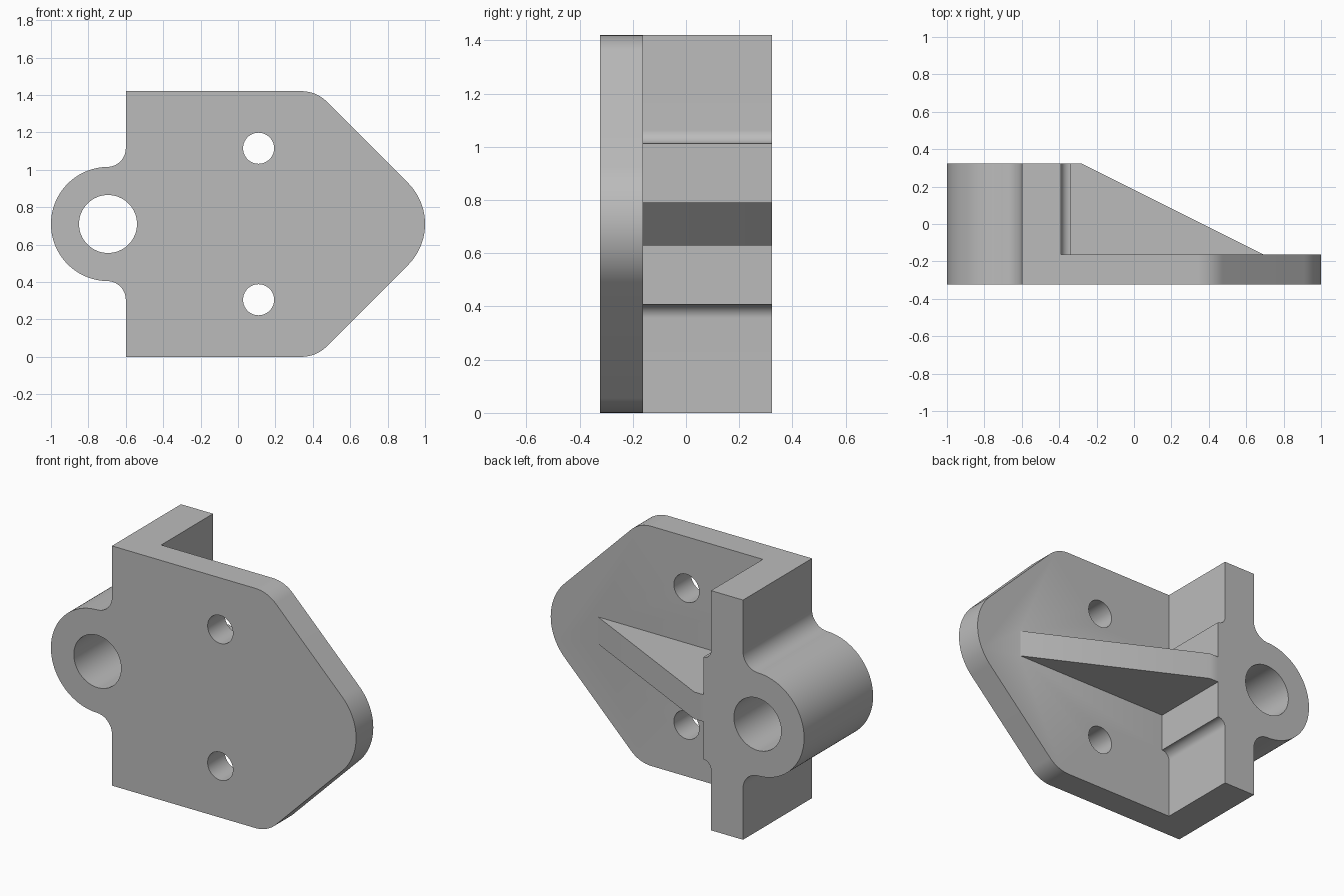
import bpy, bmesh
from math import sin, cos, radians

MID = 0.71      # height of the symmetry plane
FRONT, BACK, PLATE_BACK = -0.323, 0.323, -0.162

cube = bpy.data.objects.get("Cube")
if cube:
    bpy.data.objects.remove(cube, do_unlink=True)

grey = bpy.data.materials.new("plain grey")
grey.use_nodes = True
colour = (0.5, 0.5, 0.5, 1)
grey.diffuse_color = colour
grey.node_tree.nodes["Principled BSDF"].inputs["Base Color"].default_value = colour


def arc(x, z, r, start, end, steps=16):
    """Points on an arc, angles in degrees."""
    angles = [radians(start + (end - start) * i / steps) for i in range(steps + 1)]
    return [(x + r * cos(a), z + r * sin(a)) for a in angles]


def mirrored(half):
    """Close a half outline, given above the symmetry plane, with its reflection."""
    return half + [(x, -z) for x, z in reversed(half) if abs(z) > 1e-5]


def solid(name, corners, direction):
    """Extrude a flat outline of 3D corners along a direction."""
    bm = bmesh.new()
    face = bm.faces.new([bm.verts.new(c) for c in corners])
    new = bmesh.ops.extrude_face_region(bm, geom=[face])["geom"]
    bmesh.ops.translate(bm, vec=direction,
                        verts=[v for v in new if isinstance(v, bmesh.types.BMVert)])
    bmesh.ops.recalc_face_normals(bm, faces=bm.faces)
    mesh = bpy.data.meshes.new(name)
    bm.to_mesh(mesh)
    bm.free()
    mesh.materials.append(grey)
    obj = bpy.data.objects.new(name, mesh)
    bpy.context.collection.objects.link(obj)
    return obj


def prism(name, outline, y0, y1):
    return solid(name, [(x, y0, z + MID) for x, z in outline], (0, y1 - y0, 0))


# Pointed mounting plate with rounded corners and nose
plate = prism("bracket", mirrored(
    [(-0.6, MID)] + arc(0.34, MID - 0.19, 0.19, 90, 45)
    + arc(0.69, 0, 0.31, 45, 0)), FRONT, PLATE_BACK)

# Upright wall with the hinge boss outside and a filleted pad inside
wall = prism("wall_and_boss", mirrored(
    arc(-0.695, 0, 0.305, 180, 90, 32)
    + arc(-0.7, 0.405, 0.1, -90, 0)
    + [(-0.6, MID), (-0.39, MID)]
    + arc(-0.34, 0.353, 0.05, 180, 270)), FRONT, BACK)

# Sloping rib between wall and plate
rib = solid("rib", [(x, y, MID - 0.08) for x, y in
                    [(-0.4, -0.2), (0.77, -0.2), (0.69, PLATE_BACK),
                     (-0.28, BACK), (-0.4, BACK)]], (0, 0, 0.16))

# Cutters for the hinge bore and the two screw holes
cutters = [prism(name, arc(x, z, r, 0, 360, 64)[:-1], -1, 1) for name, x, z, r in
           [("hinge_bore", -0.695, 0, 0.155),
            ("upper_screw_hole", 0.11, 0.405, 0.083),
            ("lower_screw_hole", 0.11, -0.405, 0.083)]]

for part, operation in [(wall, 'UNION'), (rib, 'UNION')] + [(c, 'DIFFERENCE') for c in cutters]:
    mod = plate.modifiers.new(part.name, 'BOOLEAN')
    mod.object, mod.operation, mod.solver = part, operation, 'EXACT'

# Bake the joined solid and drop the helper parts
graph = bpy.context.evaluated_depsgraph_get()
joined = bpy.data.meshes.new_from_object(plate.evaluated_get(graph))
plate.modifiers.clear()
plate.data = joined
for part in [wall, rib] + cutters:
    bpy.data.objects.remove(part, do_unlink=True)

for obj in bpy.context.selected_objects:
    obj.select_set(False)
plate.select_set(True)
bpy.context.view_layer.objects.active = plate
bpy.ops.object.shade_smooth_by_angle(angle=radians(30))
